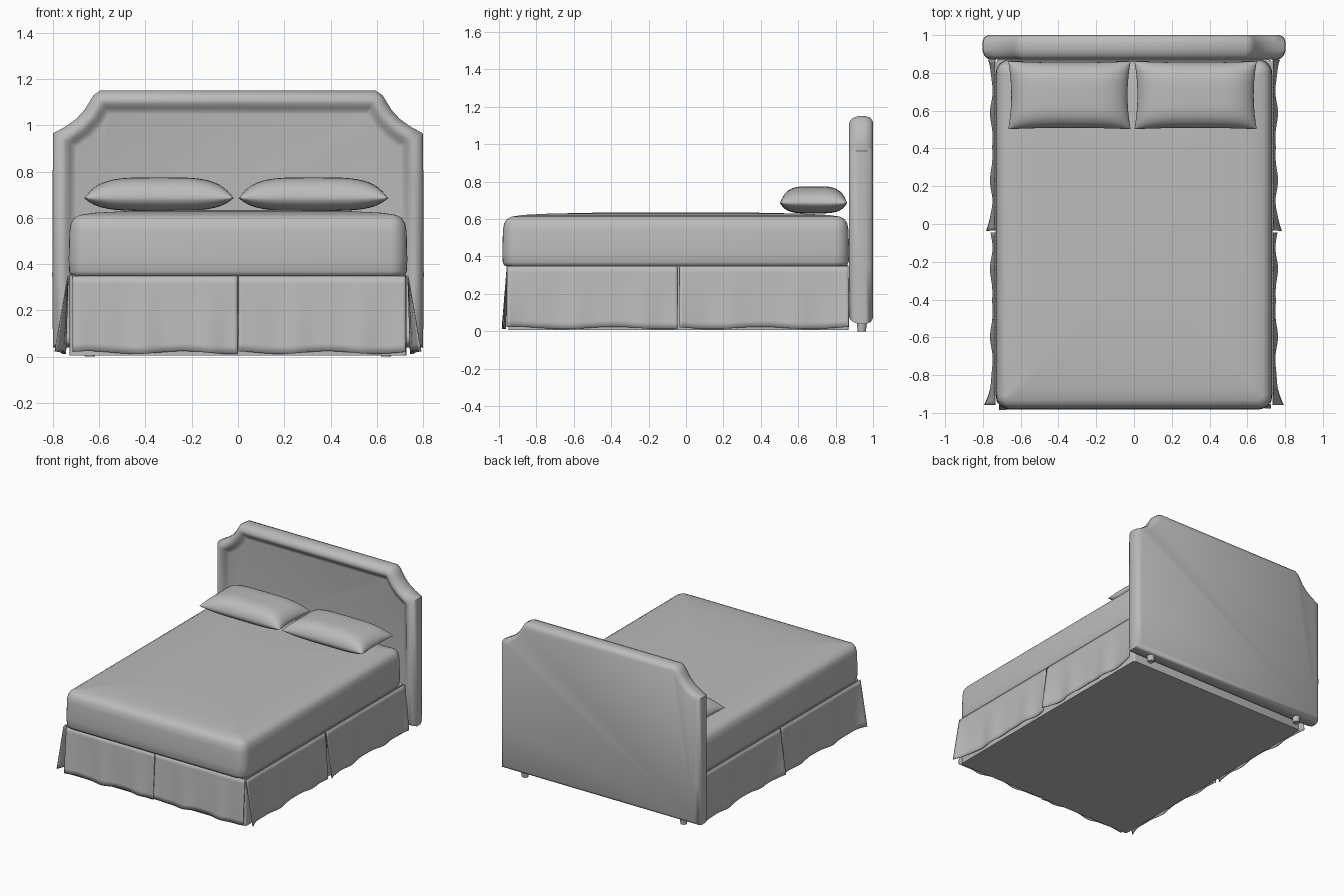
import bpy, bmesh, math
from mathutils import Vector

if "Cube" in bpy.data.objects:
    bpy.data.objects.remove(bpy.data.objects["Cube"])

grey = bpy.data.materials.new("grey fabric")
grey.diffuse_color = (0.5, 0.5, 0.5, 1)
grey.use_nodes = True
grey.node_tree.nodes["Principled BSDF"].inputs["Base Color"].default_value = grey.diffuse_color


def finish(name, bm, angle=40):
    bmesh.ops.recalc_face_normals(bm, faces=bm.faces)
    me = bpy.data.meshes.new(name)
    bm.to_mesh(me)
    bm.free()
    ob = bpy.data.objects.new(name, me)
    bpy.context.collection.objects.link(ob)
    me.materials.append(grey)
    bpy.ops.object.select_all(action='DESELECT')
    ob.select_set(True)
    bpy.context.view_layer.objects.active = ob
    bpy.ops.object.shade_smooth_by_angle(angle=math.radians(angle))
    return ob


def loft(name, rings, angle=40):
    """Closed rings of points joined in order and capped at both ends."""
    bm = bmesh.new()
    vs = [[bm.verts.new(p) for p in r] for r in rings]
    n = len(vs[0])
    for a, b in zip(vs, vs[1:]):
        for i in range(n):
            j = (i + 1) % n
            bm.faces.new((a[i], a[j], b[j], b[i]))
    bm.faces.new(vs[0])
    bm.faces.new(vs[-1])
    return finish(name, bm, angle)


def inset(pts, d):
    """Mitred inset of a counter-clockwise 2D outline."""
    out = []
    for i, p in enumerate(pts):
        e1 = (p - pts[i - 1]).normalized()
        e2 = (pts[(i + 1) % len(pts)] - p).normalized()
        n1, n2 = Vector((-e1.y, e1.x)), Vector((-e2.y, e2.x))
        out.append(p + (n1 + n2) * d / (1 + n1.dot(n2)))
    return out


def rounded_rect(hx, hy, r, cy, z, seg=6):
    pts = []
    for k, (sx, sy) in enumerate(((1, 1), (-1, 1), (-1, -1), (1, -1))):
        for i in range(seg + 1):
            a = math.pi / 2 * (k + i / seg)
            pts.append((sx * (hx - r) + r * math.cos(a),
                        cy + sy * (hy - r) + r * math.sin(a), z))
    return pts


# Headboard with scooped corners, rolled border and recessed panel
half = [(0.80, 0.04), (0.803, 0.35), (0.80, 0.965), (0.745, 0.995), (0.70, 1.027),
        (0.665, 1.065), (0.64, 1.105), (0.625, 1.13), (0.595, 1.15)]
outline = [Vector(p) for p in half] + [Vector((-x, z)) for x, z in reversed(half)]
profile = [(0.03, 1.0), (0.008, 0.987), (0, 0.96), (0, 0.92), (0.01, 0.892), (0.025, 0.877),
           (0.042, 0.871), (0.058, 0.876), (0.075, 0.892), (0.09, 0.902), (0.1, 0.904)]
loft("headboard", [[(p.x, y, p.y) for p in inset(outline, d)] for d, y in profile], 50)

# Headboard feet
for s, side in ((-1, "left"), (1, "right")):
    bm = bmesh.new()
    bmesh.ops.create_cone(bm, cap_ends=True, segments=20, radius1=0.022, radius2=0.028, depth=0.05)
    bmesh.ops.translate(bm, verts=bm.verts, vec=(s * 0.64, 0.94, 0.025))
    finish(side + "_headboard_foot", bm)

# Base box under the mattress
loft("base", [rounded_rect(0.728, 0.91, 0.015, -0.04, z, 3) for z in (0.006, 0.352)])

# Mattress with soft edges and a gentle dome
levels = [(0.03, 0.347), (0.01, 0.352), (0.002, 0.37), (0, 0.42), (0.003, 0.54), (0.01, 0.578),
          (0.025, 0.6), (0.05, 0.613), (0.11, 0.622), (0.25, 0.629), (0.5, 0.634)]
loft("mattress", [rounded_rect(0.732 - d, 0.927 - d, max(0.075 - d, 0.02), -0.055, z)
                  for d, z in levels], 60)


# Pillows: two bulging sheets meeting at a seam with pulled-out corners
def pillow(name, cx, cy, nx=28, ny=20):
    bm = bmesh.new()
    for h in (0.09, -0.055):
        rows = []
        for j in range(ny + 1):
            v = -math.cos(math.pi * j / ny)
            row = []
            for i in range(nx + 1):
                u = -math.cos(math.pi * i / nx)
                t = max(0, (1 - u ** 4) * (1 - v ** 4)) ** 0.6
                row.append(bm.verts.new((cx + 0.324 * u * (1 - 0.05 * (1 - v * v)),
                                         cy + 0.18 * v * (1 - 0.04 * (1 - u * u)),
                                         0.685 + h * t)))
            rows.append(row)
        for a, b in zip(rows, rows[1:]):
            for i in range(nx):
                bm.faces.new((a[i], a[i + 1], b[i + 1], b[i]))
    bmesh.ops.remove_doubles(bm, verts=bm.verts, dist=0.0004)
    finish(name, bm, 50)


pillow("left_pillow", -0.342, 0.682)
pillow("right_pillow", 0.326, 0.682)


# Skirt panels: cloth hung from the base, flaring and rippling toward the hem
def skirt(name, a, b, place, flare_a, flare_b, phase, nu=48, nv=10):
    bm = bmesh.new()
    rows = []
    for j in range(nv + 1):
        v = j / nv
        row = []
        for i in range(nu + 1):
            u = i / nu
            wave = math.sin(u * 17 + phase) + 0.5 * math.sin(u * 31 + phase * 2)
            out = 0.006 + v * (0.016 + 0.006 * wave
                               + flare_a * math.exp(-u * 14) + flare_b * math.exp((u - 1) * 14))
            hem = 0.018 + 0.006 * math.sin(u * 11 + phase)
            row.append(bm.verts.new(place(a + (b - a) * u, out, 0.348 + (hem - 0.348) * v)))
        rows.append(row)
    for p, q in zip(rows, rows[1:]):
        for i in range(nu):
            bm.faces.new((p[i], p[i + 1], q[i + 1], q[i]))
    ob = finish(name, bm, 60)
    mod = ob.modifiers.new("thickness", 'SOLIDIFY')
    mod.thickness = 0.005
    mod.offset = 0


def front(t, out, z):
    return (t, -0.95 - out, z)


skirt("front_left_skirt", -0.715, -0.003, front, 0.004, 0.004, 0.5)
skirt("front_right_skirt", 0.003, 0.725, front, 0.004, 0.004, 2.0)
for s, side in ((-1, "left"), (1, "right")):
    def place(t, out, z, s=s):
        return (s * (0.729 + out), t, z)
    skirt(side + "_side_front_skirt", -0.958, -0.045, place, 0.032, 0.008, 1.0)
    skirt(side + "_side_back_skirt", -0.035, 0.87, place, 0.03, 0.018, 2.6)
